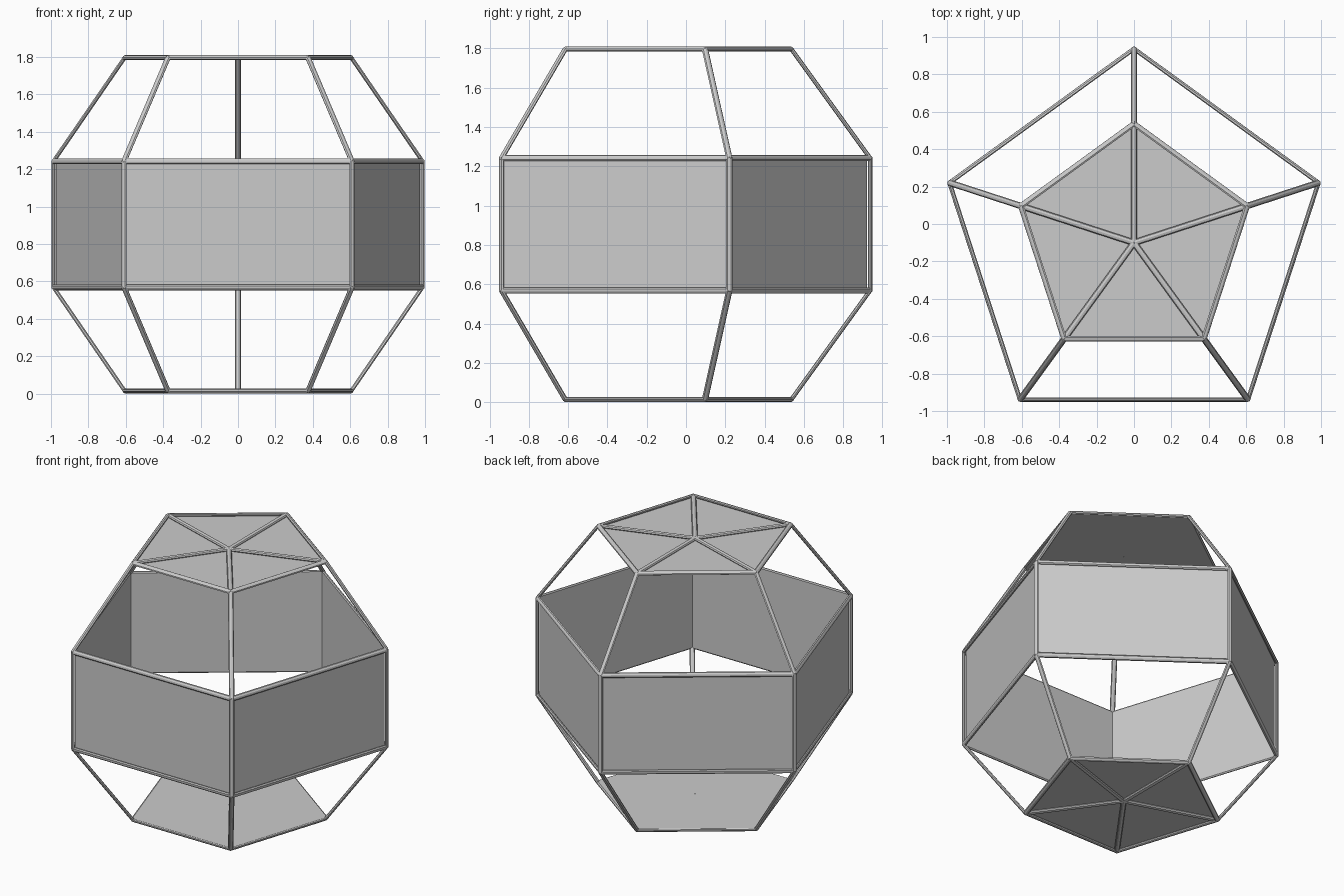
import bpy, bmesh, math
from mathutils import Vector, Matrix

if "Cube" in bpy.data.objects:
    bpy.data.objects.remove(bpy.data.objects["Cube"])

CY, CZ = -0.10, 0.905             # axis position and mid height
R_OUT, R_IN = 1.037, 0.636        # pentagon circumradii
Z_OUT, Z_IN = 0.337, 0.892        # ring heights above / below the middle
HALF_W, HALF_D = 0.017, 0.011     # half width and half depth of the flattened struts
CENTRE = Vector((0, CY, CZ))


def ring(r, dz):
    return [Vector((r * math.cos(a), CY + r * math.sin(a), CZ + dz))
            for a in (math.pi / 2 + i * math.tau / 5 for i in range(5))]


def finish(name, bm):
    mesh = bpy.data.meshes.new(name)
    bm.to_mesh(mesh)
    bm.free()
    ob = bpy.data.objects.new(name, mesh)
    bpy.context.collection.objects.link(ob)
    return ob


def strut(bm, a, b):
    # flattened eight-sided rod whose thin axis faces away from the centre
    d = (b - a).normalized()
    out = (a + b) / 2 - CENTRE
    out = (out - d * out.dot(d)).normalized()
    side = out.cross(d)
    rot = Matrix((side, out, d)).transposed().to_4x4()
    m = (Matrix.Translation((a + b) / 2) @ rot
         @ Matrix.Diagonal((HALF_W, HALF_D, (b - a).length, 1)))
    bmesh.ops.create_cone(bm, cap_ends=True, segments=8, radius1=1, radius2=1,
                          depth=1, matrix=m)


def frame(name, edges):
    bm = bmesh.new()
    joints = set()
    for a, b in edges:
        strut(bm, a, b)
        joints |= {tuple(a), tuple(b)}
    for p in joints:
        bmesh.ops.create_icosphere(bm, subdivisions=1, radius=0.013,
                                   matrix=Matrix.Translation(p))
    return finish(name, bm)


def panels(name, faces):
    bm = bmesh.new()
    for f in faces:
        bm.faces.new([bm.verts.new(p) for p in f])
    bmesh.ops.remove_doubles(bm, verts=bm.verts, dist=1e-4)
    bm.normal_update()
    for f in bm.faces:
        if f.normal.dot(f.calc_center_median() - CENTRE) < 0:
            f.normal_flip()
    return finish(name, bm)


def loop(r):
    return [(r[i], r[(i + 1) % 5]) for i in range(5)]


upper, lower = ring(R_OUT, Z_OUT), ring(R_OUT, -Z_OUT)

# middle band: frame and five rectangular panels
frame("band_frame", loop(upper) + loop(lower) + list(zip(lower, upper)))
wall_r = R_OUT - 0.0148
wall_lo, wall_hi = ring(wall_r, -Z_OUT - 0.005), ring(wall_r, Z_OUT + 0.005)
panels("band_panels", [(*lo, *reversed(hi))
                       for lo, hi in zip(loop(wall_lo), loop(wall_hi))])

# top cap and its mirror below: five triangles, spokes and open slanted bars
for label, s, wide in (("top", 1, upper), ("bottom", -1, lower)):
    small = ring(R_IN, s * Z_IN)
    hub = Vector((0, CY, CZ + s * Z_IN))
    frame(label + "_cap_frame", loop(small) + [(hub, p) for p in small])
    frame(label + "_slanted_bars", list(zip(wide, small)))
    inner = ring(R_IN, s * (Z_IN - 0.011))
    mid = Vector((0, CY, CZ + s * (Z_IN - 0.011)))
    panels(label + "_cap_panels", [(mid, a, b) for a, b in loop(inner)])
